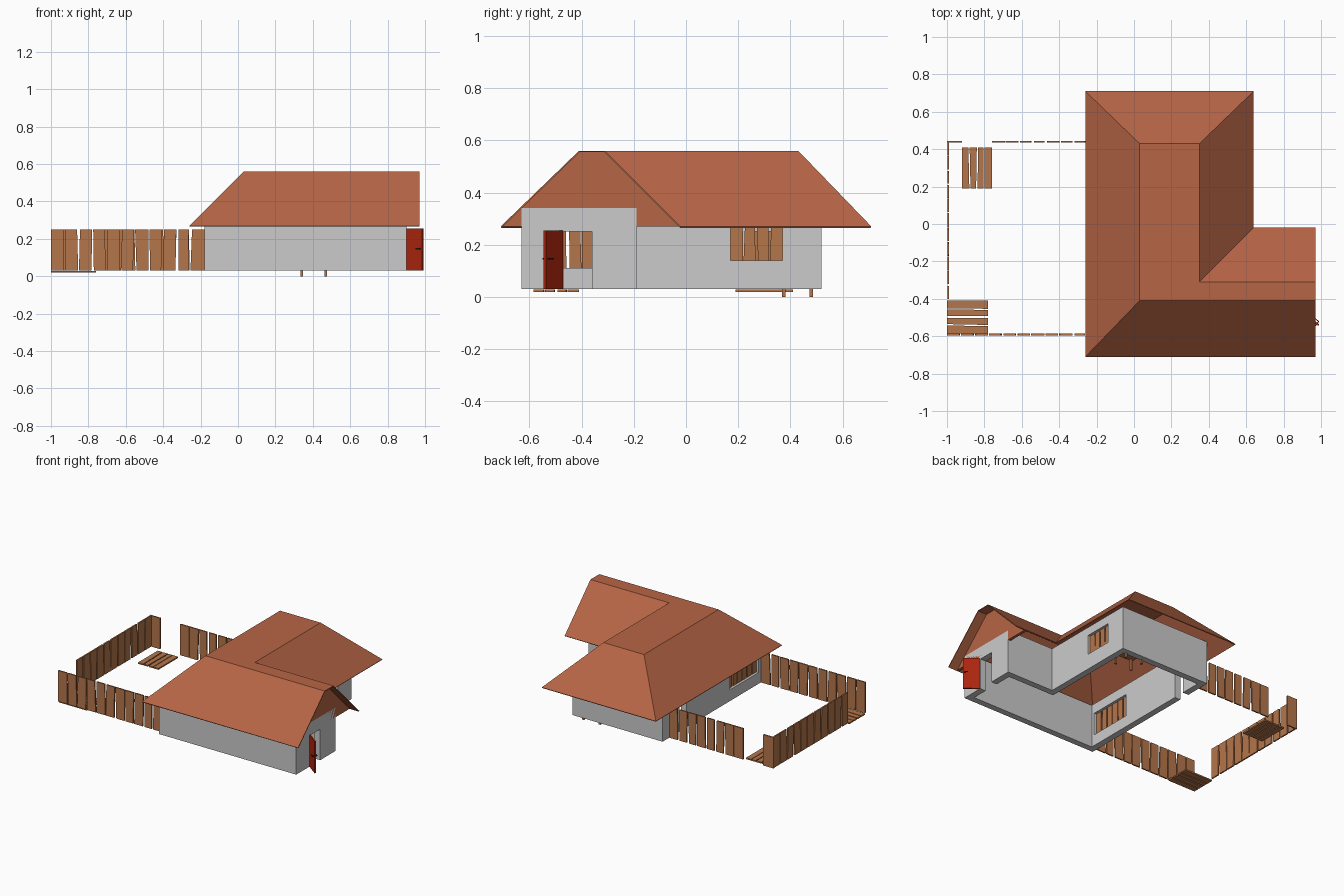
import bpy, bmesh, random
from mathutils import Vector as V

if "Cube" in bpy.data.objects:
    bpy.data.objects.remove(bpy.data.objects["Cube"])

random.seed(4)


def mat(name, rgb):
    m = bpy.data.materials.new(name)
    m.diffuse_color = (*rgb, 1)
    m.use_nodes = True
    m.node_tree.nodes["Principled BSDF"].inputs["Base Color"].default_value = m.diffuse_color
    return m


TILE = mat("tile", (0.47, 0.13, 0.06))
WOOD = mat("wood", (0.46, 0.18, 0.07))
RED = mat("red", (0.42, 0.02, 0.005))
DARK = mat("dark", (0.05, 0.01, 0.01))


def make(name, bm, m=None):
    bmesh.ops.recalc_face_normals(bm, faces=bm.faces)
    me = bpy.data.meshes.new(name)
    bm.to_mesh(me)
    bm.free()
    ob = bpy.data.objects.new(name, me)
    bpy.context.collection.objects.link(ob)
    if m:
        me.materials.append(m)
    return ob


def hexa(bm, low, high):
    """Closed solid between two matching rings."""
    a = [bm.verts.new(p) for p in low]
    b = [bm.verts.new(p) for p in high]
    n = len(a)
    bm.faces.new(a)
    bm.faces.new(b)
    for i in range(n):
        j = (i + 1) % n
        bm.faces.new((a[i], a[j], b[j], b[i]))


def add_box(bm, x0, x1, y0, y1, z0, z1):
    ring = [(x0, y0), (x1, y0), (x1, y1), (x0, y1)]
    hexa(bm, [(*p, z0) for p in ring], [(*p, z1) for p in ring])


def modify(ob, kind, **props):
    mod = ob.modifiers.new(kind.lower(), kind)
    for k, v in props.items():
        setattr(mod, k, v)
    bpy.context.view_layer.objects.active = ob
    bpy.ops.object.modifier_apply(modifier=mod.name)


def planks(name, origin, u, v, length, height, n, t=0.01):
    """Row of slightly crooked boards spread along u and standing along v."""
    o, u, v = V(origin), V(u), V(v)
    w = u.cross(v) * (t / 2)
    step = length / n
    gap = step * 0.07
    bm = bmesh.new()
    for i in range(n):
        a, b = i * step, (i + 1) * step
        j = [random.uniform(0, 2.2) * gap for _ in range(4)]
        if i == 0:
            j[0] = j[3] = 0
        if i == n - 1:
            j[1] = j[2] = 0
        quad = [o + u * (a + j[0]), o + u * (b - j[1]),
                o + u * (b - j[2]) + v * height, o + u * (a + j[3]) + v * height]
        hexa(bm, [p - w for p in quad], [p + w for p in quad])
    return make(name, bm, WOOD)


# Walls: L-shaped ring
outer = [(-.18, -.63), (.9, -.63), (.9, -.19), (.53, -.19), (.53, .52), (-.18, .52)]
inner = [(-.135, -.585), (.855, -.585), (.855, -.235), (.485, -.235), (.485, .475), (-.135, .475)]
bm = bmesh.new()
rings = [[bm.verts.new((*p, z)) for p in ring]
         for ring, z in ((outer, .03), (outer, .34), (inner, .34), (inner, .03))]
for k in range(4):
    r, s = rings[k], rings[(k + 1) % 4]
    for i in range(6):
        j = (i + 1) % 6
        bm.faces.new((r[i], r[j], s[j], s[i]))
walls = make("walls", bm)

# Openings: front door, back door, two windows
for x0, x1, y0, y1, z0, z1 in ((.8, 1, -.47, -.36, 0, .25), (-.3, -.05, .25, .33, 0, .25),
                               (.4, .6, .17, .37, .14, .28), (-.3, -.05, -.56, -.24, .11, .27)):
    bm = bmesh.new()
    add_box(bm, x0, x1, y0, y1, z0, z1)
    cutter = make("cutter", bm)
    cutter.hide_render = True
    modify(walls, 'BOOLEAN', object=cutter, operation='DIFFERENCE', solver='EXACT')
    bpy.data.objects.remove(cutter)

# Boarded windows
planks("right_window_boards", (.508, .17, .14), (0, 1, 0), (0, 0, 1), .20, .14, 4)
planks("left_window_boards", (-.158, -.56, .11), (0, 1, 0), (0, 0, 1), .32, .16, 6)

# Roof: hipped shell with flat ridge and open end over the gable
bm = bmesh.new()
eave = [(-.26, -.71), (.97, -.71), (.97, -.02), (.64, -.02), (.64, .71), (-.26, .71)]
ridge = [(.03, -.41), (.97, -.41), (.97, -.31), (.35, -.31), (.35, .43), (.03, .43)]
lo = [bm.verts.new((*p, .27)) for p in eave]
hi = [bm.verts.new((*p, .56)) for p in ridge]
bm.faces.new(hi)
for i in range(6):
    if i != 1:
        j = (i + 1) % 6
        bm.faces.new((lo[i], lo[j], hi[j], hi[i]))
if hi[0].link_faces[0].normal.z < 0:
    bmesh.ops.reverse_faces(bm, faces=bm.faces)
roof = make("roof", bm, TILE)
modify(roof, 'SOLIDIFY', thickness=.006, offset=-1)

# Gable end
gable = [(-.705, .27), (-.413, .555), (-.307, .555), (-.025, .27)]
bm = bmesh.new()
hexa(bm, [(.88, *p) for p in gable], [(.9, *p) for p in gable])
make("gable", bm, TILE)

# Open door, hinged on the left jamb, with a lever on both faces
hinge, tip = V((.9, -.475, 0)), V((.988, -.541, 0))
d = (tip - hinge).normalized()
nrm = V((-d.y, d.x, 0))


def door_box(bm, s0, s1, n0, n1, z0, z1):
    ring = [hinge + d * s + nrm * n for s, n in ((s0, n0), (s1, n0), (s1, n1), (s0, n1))]
    hexa(bm, [p + V((0, 0, z0)) for p in ring], [p + V((0, 0, z1)) for p in ring])


bm = bmesh.new()
door_box(bm, 0, (tip - hinge).length, -.005, .005, .03, .255)
make("door", bm, RED)
bm = bmesh.new()
door_box(bm, .094, .1, -.016, .016, .144, .15)
for side in (-1, 1):
    door_box(bm, .076, .1, side * .016 - .002, side * .016 + .002, .144, .15)
make("door_handle", bm, DARK)

# Table inside the house
bm = bmesh.new()
add_box(bm, .32, .49, .36, .50, .08, .09)
for x in (.34, .47):
    for y in (.375, .48):
        add_box(bm, x - .007, x + .007, y - .007, y + .007, 0, .08)
make("table", bm, WOOD)

# Fence around the yard
Z = (0, 0, 1)
planks("front_fence", (-1, -.59, .03), (1, 0, 0), Z, .82, .22, 11)
planks("left_fence", (-.993, -.40, .03), (0, 1, 0), Z, .84, .22, 11)
planks("back_fence", (-.76, .44, .03), (1, 0, 0), Z, .58, .22, 8)
planks("back_fence_post", (-1, .44, .03), (1, 0, 0), Z, .08, .22, 1)
# Fallen fence sections
planks("fallen_back_panel", (-.92, .19, .024), (1, 0, 0), (0, 1, 0), .16, .22, 4)
planks("fallen_front_panel", (-1, -.585, .024), (0, 1, 0), (1, 0, 0), .175, .22, 4)
